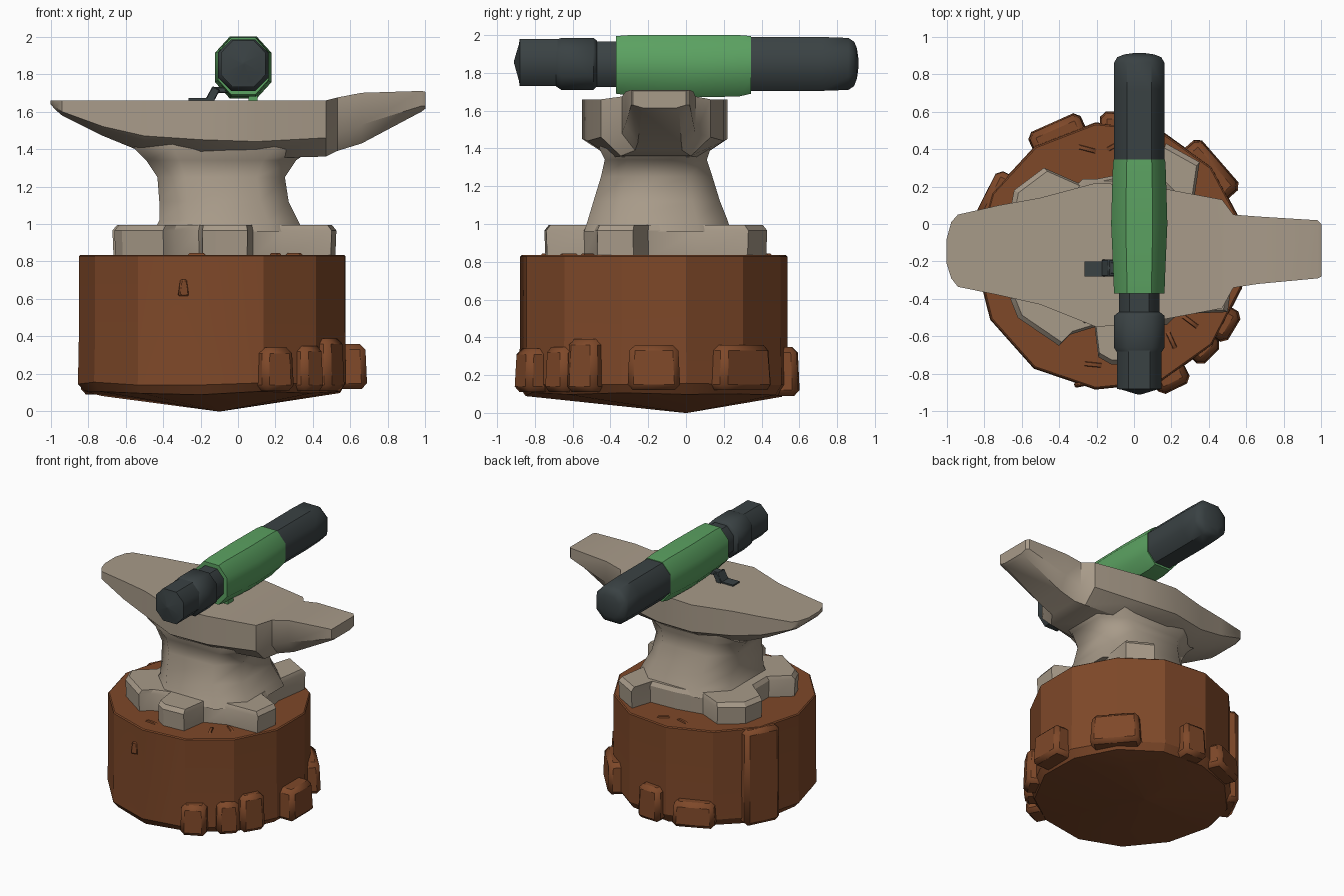
import bpy, bmesh, random
from math import sin, cos, radians, tau
from mathutils import Vector, Matrix

random.seed(4)
if "Cube" in bpy.data.objects:
    bpy.data.objects.remove(bpy.data.objects["Cube"])


def material(name, rgb):
    m = bpy.data.materials.new(name)
    m.use_nodes = True
    m.diffuse_color = (*rgb, 1)
    m.node_tree.nodes["Principled BSDF"].inputs["Base Color"].default_value = (*rgb, 1)
    return m


WOOD = material("brown wood", (0.21, 0.065, 0.022))
STONE = material("warm grey iron", (0.39, 0.325, 0.25))
GREEN = material("green sleeve", (0.105, 0.36, 0.12))
DARK = material("dark metal", (0.042, 0.054, 0.057))


def finish(name, bm, mat, bevel=0, angle=28):
    bmesh.ops.recalc_face_normals(bm, faces=bm.faces)
    mesh = bpy.data.meshes.new(name)
    bm.to_mesh(mesh)
    bm.free()
    ob = bpy.data.objects.new(name, mesh)
    bpy.context.collection.objects.link(ob)
    mesh.materials.append(mat)
    if bevel:
        mod = ob.modifiers.new("worn edges", "BEVEL")
        mod.width, mod.segments = bevel, 1
        mod.limit_method = "ANGLE"
    bpy.ops.object.select_all(action="DESELECT")
    ob.select_set(True)
    bpy.context.view_layer.objects.active = ob
    bpy.ops.object.shade_smooth_by_angle(angle=radians(angle))


def loft(name, rings, mat, angle=28):
    """Skin a series of equal-length point rings and cap both ends."""
    bm = bmesh.new()
    loops = [[bm.verts.new(p) for p in ring] for ring in rings]
    n = len(loops[0])
    for a, b in zip(loops, loops[1:]):
        for i in range(n):
            j = (i + 1) % n
            bm.faces.new((a[i], a[j], b[j], b[i]))
    bm.faces.new(loops[0])
    bm.faces.new(loops[-1])
    finish(name, bm, mat, 0, angle)


def octagon(a0, a1, b0, b1, cut):
    """Rectangle with its corners cut by a share of each side."""
    u, v = (a1 - a0) * cut, (b1 - b0) * cut
    return [(a0 + u, b0), (a1 - u, b0), (a1, b0 + v), (a1, b1 - v),
            (a1 - u, b1), (a0 + u, b1), (a0, b1 - v), (a0, b0 + v)]


def block(name, mat, center, size, turn=0.0, pinch=1.0, bevel=0.02, tilt=0.0):
    bm = bmesh.new()
    bmesh.ops.create_cube(bm, size=1)
    for v in bm.verts:
        if v.co.z > 0:
            v.co.x *= pinch
            v.co.y *= pinch
    place = (Matrix.Translation(center) @ Matrix.Rotation(turn, 4, "Z")
             @ Matrix.Rotation(tilt, 4, "Y") @ Matrix.Diagonal((*size, 1)))
    bm.transform(place)
    finish(name, bm, mat, bevel, 40)


# Stump: uneven broad-faceted cylinder with a shallow pointed underside
MID = Vector((-0.12, -0.17, 0))
SIDES = 13
wobble = [random.uniform(0.985, 1.015) for _ in range(SIDES)]


def stump_ring(z, r, sway=0.0):
    ring = []
    for i in range(SIDES):
        t = tau * (i + 0.5) / SIDES
        ring.append(MID + Vector((r * wobble[i] * cos(t), r * wobble[i] * sin(t),
                                  z + random.uniform(-sway, sway))))
    return ring


tip = [Vector((-0.1, 0, 0)) + (p - MID) * 0.01 for p in stump_ring(0, 0.7)]
loft("stump", [tip, stump_ring(0.095, 0.69, 0.015), stump_ring(0.15, 0.725, 0.01),
               stump_ring(0.4, 0.72, 0.03), stump_ring(0.828, 0.72),
               stump_ring(0.835, 0.712)], WOOD, 25)

# Roots around the foot: angle, outer reach, width, bottom, top
ROOTS = [(0, 0.81, 0.28, 0.12, 0.36), (41, 0.77, 0.36, 0.12, 0.36),
         (87, 0.77, 0.2, 0.09, 0.35), (114, 0.78, 0.31, 0.1, 0.29),
         (-31, 0.765, 0.19, 0.11, 0.39), (-45, 0.76, 0.17, 0.11, 0.35),
         (-64, 0.79, 0.19, 0.11, 0.34)]
for k, (deg, reach, width, low, top) in enumerate(ROOTS):
    t = radians(deg)
    spot = MID + Vector((cos(t), sin(t), 0)) * (reach - 0.14)
    spot.z = (low + top) / 2
    block(f"root_{k + 1}", WOOD, spot, (0.28, width, top - low), t, 0.92, 0.03)

# Bark slab running the height of the stump
turn = radians(153)
slab = MID + Vector((cos(turn), sin(turn), 0)) * 0.66
block("bark_slab", WOOD, (slab.x, slab.y, 0.46), (0.18, 0.28, 0.74), turn, 0.98, 0.03)

# Knot on the front and splinters on the stump top
block("bark_knot", WOOD, (-0.29, -0.855, 0.66), (0.06, 0.03, 0.09), 0.2, 0.6, 0.008)
for k, (x, y) in enumerate([(0.2, -0.62), (0.3, -0.52), (-0.22, -0.75), (-0.1, 0.42), (-0.25, 0.4)]):
    block(f"splinter_{k + 1}", WOOD, (x, y, 0.835), (0.12, 0.03, 0.02), x * 5 + 1, 0.6, 0)

# Anvil foot: lobed plate
FOOT = [(-0.62, -0.5), (-0.4, -0.65), (-0.34, -0.59), (-0.21, -0.55), (-0.19, -0.71),
        (-0.12, -0.75), (0.05, -0.74), (0.08, -0.54), (0.24, -0.48), (0.5, -0.47),
        (0.525, -0.28), (0.36, -0.2), (0.31, 0.06), (0.35, 0.33), (0.17, 0.43),
        (0.12, 0.27), (-0.1, 0.26), (-0.3, 0.22), (-0.48, 0.3), (-0.64, 0.18),
        (-0.67, 0.02), (-0.52, -0.1), (-0.52, -0.28), (-0.66, -0.4)]


def foot_ring(z, s):
    return [(-0.06 + (x + 0.06) * s, -0.16 + (y + 0.16) * s, z) for x, y in FOOT]


loft("anvil_foot", [foot_ring(0.82, 0.99), foot_ring(0.965, 1), foot_ring(0.995, 0.96)], STONE)

# Anvil waist: height, left, right, front, back
WAIST = [(0.96, -0.45, 0.35, -0.54, 0.24), (1.02, -0.42, 0.32, -0.52, 0.22),
         (1.12, -0.42, 0.27, -0.49, 0.18), (1.25, -0.43, 0.25, -0.45, 0.14),
         (1.34, -0.49, 0.31, -0.43, 0.11), (1.4, -0.55, 0.4, -0.46, 0.13),
         (1.46, -0.58, 0.42, -0.44, 0.12)]
loft("anvil_waist", [[(x, y, z) for x, y in octagon(x0, x1, y0, y1, 0.22)]
                     for z, x0, x1, y0, y1 in WAIST], STONE, 60)

# Anvil head: station, front, back, top, side bottom, keel
HEAD = [(-1, -0.21, -0.08, 1.66, 1.65, 1.64), (-0.975, -0.29, 0.01, 1.66, 1.625, 1.61),
        (-0.94, -0.335, 0.05, 1.66, 1.6, 1.58),
        (-0.72, -0.38, 0.1, 1.66, 1.52, 1.47), (-0.5, -0.43, 0.14, 1.66, 1.47, 1.38),
        (-0.2, -0.55, 0.22, 1.66, 1.45, 1.36), (0.1, -0.52, 0.2, 1.66, 1.44, 1.35),
        (0.47, -0.45, 0.13, 1.66, 1.46, 1.36), (0.53, -0.34, 0.05, 1.675, 1.48, 1.39),
        (0.66, -0.32, 0.04, 1.70, 1.53, 1.43), (0.98, -0.29, 0.02, 1.71, 1.63, 1.6),
        (1, -0.28, 0, 1.705, 1.63, 1.615)]


def head_ring(x, y0, y1, top, side, keel):
    inset = (y1 - y0) * 0.18
    return [(x, y0, top), (x, y1, top), (x, y1, side),
            (x, y1 - inset, keel), (x, y0 + inset, keel), (x, y0, side)]


loft("anvil_head", [head_ring(*s) for s in HEAD], STONE, 38)


# Tool lying across the anvil: octagonal sections along its length
def tool_part(name, mat, sections):
    rings = []
    for y, half, low, top in sections:
        rings.append([(x, y, z) for x, z in octagon(0.028 - half, 0.028 + half, low, top, 0.26)])
    loft(name, rings, mat, 46)


tool_part("tool_sleeve", GREEN, [(-0.37, 0.135, 1.69, 1.995), (-0.3, 0.137, 1.68, 2),
                                 (0.0, 0.15, 1.67, 2), (0.28, 0.142, 1.675, 2),
                                 (0.345, 0.138, 1.69, 1.995)])
tool_part("tool_grip", DARK, [(0.3, 0.134, 1.705, 1.99), (0.72, 0.136, 1.705, 1.99),
                              (0.86, 0.134, 1.71, 1.985), (0.89, 0.118, 1.73, 1.965),
                              (0.905, 0.08, 1.77, 1.93), (0.912, 0.03, 1.82, 1.88)])
tool_part("tool_neck", DARK, [(-0.3, 0.108, 1.725, 1.965), (-0.5, 0.108, 1.725, 1.965)])
tool_part("tool_collar", DARK, [(-0.47, 0.11, 1.73, 1.97), (-0.49, 0.135, 1.71, 1.985),
                                (-0.66, 0.135, 1.71, 1.985), (-0.69, 0.115, 1.73, 1.975)])
tool_part("tool_nose", DARK, [(-0.64, 0.118, 1.73, 1.98), (-0.88, 0.118, 1.73, 1.98),
                              (-0.885, 0.09, 1.76, 1.95), (-0.91, 0.008, 1.85, 1.866)])

# Small trigger beside the sleeve
block("trigger_plate", DARK, (-0.195, -0.24, 1.664), (0.14, 0.08, 0.014), 0, 1, 0)
block("trigger_lever", DARK, (-0.135, -0.235, 1.69), (0.045, 0.09, 0.08), 0, 1, 0.005, 0.5)
block("trigger_arm", DARK, (-0.09, -0.235, 1.715), (0.08, 0.06, 0.03), 0, 1, 0.004)
block("sleeve_catch", GREEN, (0.08, -0.24, 1.675), (0.05, 0.07, 0.04), 0, 1, 0)
